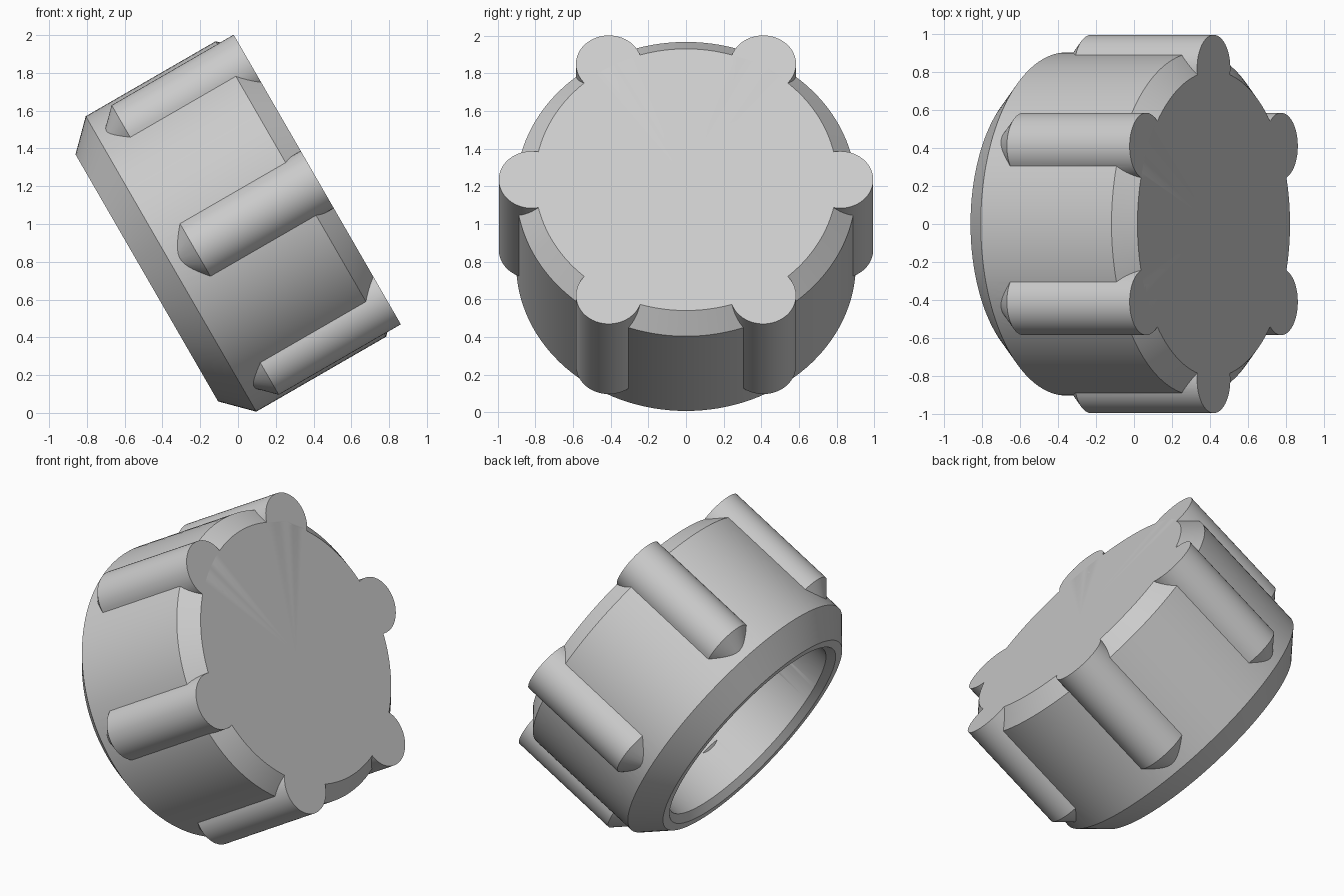
import bpy, bmesh, math
from mathutils import Matrix, Vector

if "Cube" in bpy.data.objects:
    bpy.data.objects.remove(bpy.data.objects["Cube"])

grey = bpy.data.materials.new("light_grey")
grey.use_nodes = True
colour = (0.6, 0.6, 0.6, 1)
grey.diffuse_color = colour
grey.node_tree.nodes["Principled BSDF"].inputs["Base Color"].default_value = colour

# The cap leans over: its axis points 30 degrees above +x
PLACE = Matrix.Translation((-0.43, 0, 0.745)) @ Matrix.Rotation(math.radians(60), 4, "Y")
TOP = 0.981


def lathe(name, profile, segments, offset=(0, 0, 0)):
    """Spin a closed (radius, height) profile whose ends lie on the axis."""
    bm = bmesh.new()
    verts = [bm.verts.new((r, 0, h)) for r, h in profile]
    edges = [bm.edges.new(pair) for pair in zip(verts, verts[1:])]
    bmesh.ops.spin(bm, geom=verts + edges, cent=(0, 0, 0), axis=(0, 0, 1),
                   angle=math.tau, steps=segments, use_merge=True)
    bmesh.ops.remove_doubles(bm, verts=bm.verts, dist=1e-5)
    bmesh.ops.recalc_face_normals(bm, faces=bm.faces)
    bm.transform(PLACE @ Matrix.Translation(Vector(offset)))
    mesh = bpy.data.meshes.new(name)
    bm.to_mesh(mesh)
    bm.free()
    mesh.materials.append(grey)
    obj = bpy.data.objects.new(name, mesh)
    bpy.context.collection.objects.link(obj)
    return obj


# Hollow cap with bevelled rims
cap = lathe("cap_body", [
    (0, TOP), (0.803, TOP), (0.903, 0.881), (0.903, 0.087), (0.755, -0.061),
    (0.70, -0.061), (0.66, -0.02), (0.66, 0.8), (0, 0.8)], 128)

# Six round grips with conical ends
grips = []
for i in range(6):
    angle = math.radians(90 + 60 * i)
    grips.append(lathe(f"grip_{i + 1}",
                       [(0, TOP), (0.175, TOP), (0.175, 0.235), (0, 0.06)], 48,
                       (0.82 * math.cos(angle), 0.82 * math.sin(angle), 0)))

# Fuse the grips into the cap
bpy.context.view_layer.objects.active = cap
for grip in grips:
    fuse = cap.modifiers.new("fuse_" + grip.name, "BOOLEAN")
    fuse.operation = "UNION"
    fuse.solver = "EXACT"
    fuse.object = grip
    bpy.ops.object.modifier_apply(modifier=fuse.name)
for grip in grips:
    bpy.data.objects.remove(grip)

bpy.ops.object.select_all(action="DESELECT")
cap.select_set(True)
bpy.ops.object.shade_smooth_by_angle(angle=math.radians(25))
